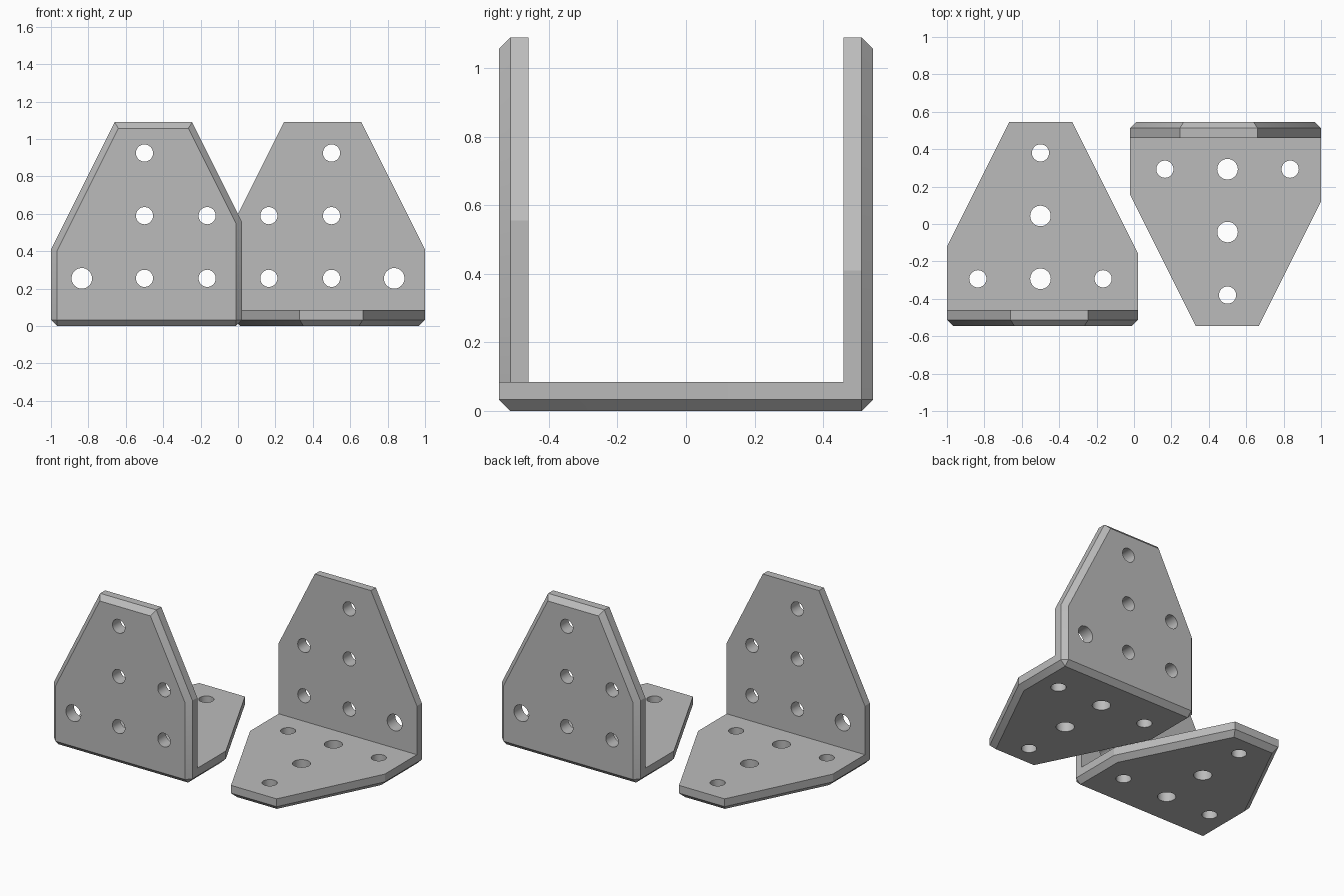
import bpy, bmesh, math
from mathutils import Matrix, Vector

if "Cube" in bpy.data.objects:
    bpy.data.objects.remove(bpy.data.objects["Cube"])

T = 0.085        # plate thickness
B = 0.545        # half depth
CH = 0.033       # outer chamfer
SMALL, LARGE = 0.046, 0.055

steel = bpy.data.materials.new("grey")
steel.diffuse_color = (0.5, 0.5, 0.5, 1)
steel.use_nodes = True
steel.node_tree.nodes["Principled BSDF"].inputs["Base Color"].default_value = steel.diffuse_color

# plate outlines above the corner: (x, height) and (x, depth)
WALL = [(-1, 0.41), (-0.66, 1.09), (-0.245, 1.09), (0.022, 0.556)]
FLOOR = [(-1, -0.121), (-0.667, B), (-0.33, B), (0.022, -0.159)]
# holes: x, position along the plate, radius
WALL_HOLES = [(-0.5, 0.925, SMALL), (-0.5, 0.59, SMALL), (-0.165, 0.59, SMALL),
              (-0.835, 0.255, LARGE), (-0.5, 0.255, SMALL), (-0.165, 0.255, SMALL)]
FLOOR_HOLES = [(-0.5, 0.38, SMALL), (-0.5, 0.043, LARGE), (-0.835, -0.293, SMALL),
               (-0.5, -0.293, LARGE), (-0.165, -0.293, SMALL)]


def make_object(name, bm):
    me = bpy.data.meshes.new(name)
    bm.to_mesh(me)
    bm.free()
    me.materials.append(steel)
    ob = bpy.data.objects.new(name, me)
    bpy.context.collection.objects.link(ob)
    return ob


def bracket_body():
    bm = bmesh.new()
    v = bm.verts.new
    x0, x1 = WALL[0][0], WALL[-1][0]
    corner_out = [v((x, -B, 0)) for x in (x0, x1)]
    corner_in = [v((x, -B + T, T)) for x in (x0, x1)]
    wall_out = [v((x, -B, z)) for x, z in WALL]
    wall_in = [v((x, -B + T, z)) for x, z in WALL]
    floor_out = [v((x, y, 0)) for x, y in FLOOR]
    floor_in = [v((x, y, T)) for x, y in FLOOR]
    for outer, inner in ((wall_out, wall_in), (floor_out, floor_in)):
        bm.faces.new([corner_out[0]] + outer + [corner_out[1]])
        bm.faces.new([corner_in[0]] + inner + [corner_in[1]])
        for i in range(3):
            bm.faces.new([outer[i], outer[i + 1], inner[i + 1], inner[i]])
    # L-shaped ends
    for c, i in ((0, 0), (1, 3)):
        bm.faces.new([corner_out[c], floor_out[i], floor_in[i],
                      corner_in[c], wall_in[i], wall_out[i]])
    bmesh.ops.recalc_face_normals(bm, faces=bm.faces)
    # chamfer every edge of the two outside faces
    rim = [e for e in bm.edges
           if all(abs(p.co.y + B) < 1e-4 for p in e.verts)
           or all(abs(p.co.z) < 1e-4 for p in e.verts)]
    bmesh.ops.bevel(bm, geom=rim, offset=CH, offset_type='OFFSET',
                    segments=1, profile=0.5, affect='EDGES')
    bmesh.ops.recalc_face_normals(bm, faces=bm.faces)
    return bm


def hole_cutter():
    bm = bmesh.new()

    def drill(loc, r, rot):
        bmesh.ops.create_cone(bm, cap_ends=True, segments=32, radius1=r, radius2=r,
                              depth=0.2, matrix=Matrix.Translation(loc) @ rot)
    for x, z, r in WALL_HOLES:
        drill(Vector((x, -B + T / 2, z)), r, Matrix.Rotation(math.pi / 2, 4, 'X'))
    for x, y, r in FLOOR_HOLES:
        drill(Vector((x, y, T / 2)), r, Matrix.Identity(4))
    return make_object("hole_cutter", bm)


# left bracket, drilled
left = make_object("left_bracket", bracket_body())
cutter = hole_cutter()
mod = left.modifiers.new("holes", 'BOOLEAN')
mod.operation = 'DIFFERENCE'
mod.solver = 'EXACT'
mod.object = cutter
bpy.context.view_layer.objects.active = left
left.select_set(True)
bpy.ops.object.modifier_apply(modifier="holes")
bpy.data.objects.remove(cutter)
bpy.ops.object.shade_smooth_by_angle(angle=math.radians(25))

# right bracket: same part turned half way round
right = bpy.data.objects.new("right_bracket", left.data)
right.rotation_euler.z = math.pi
bpy.context.collection.objects.link(right)
